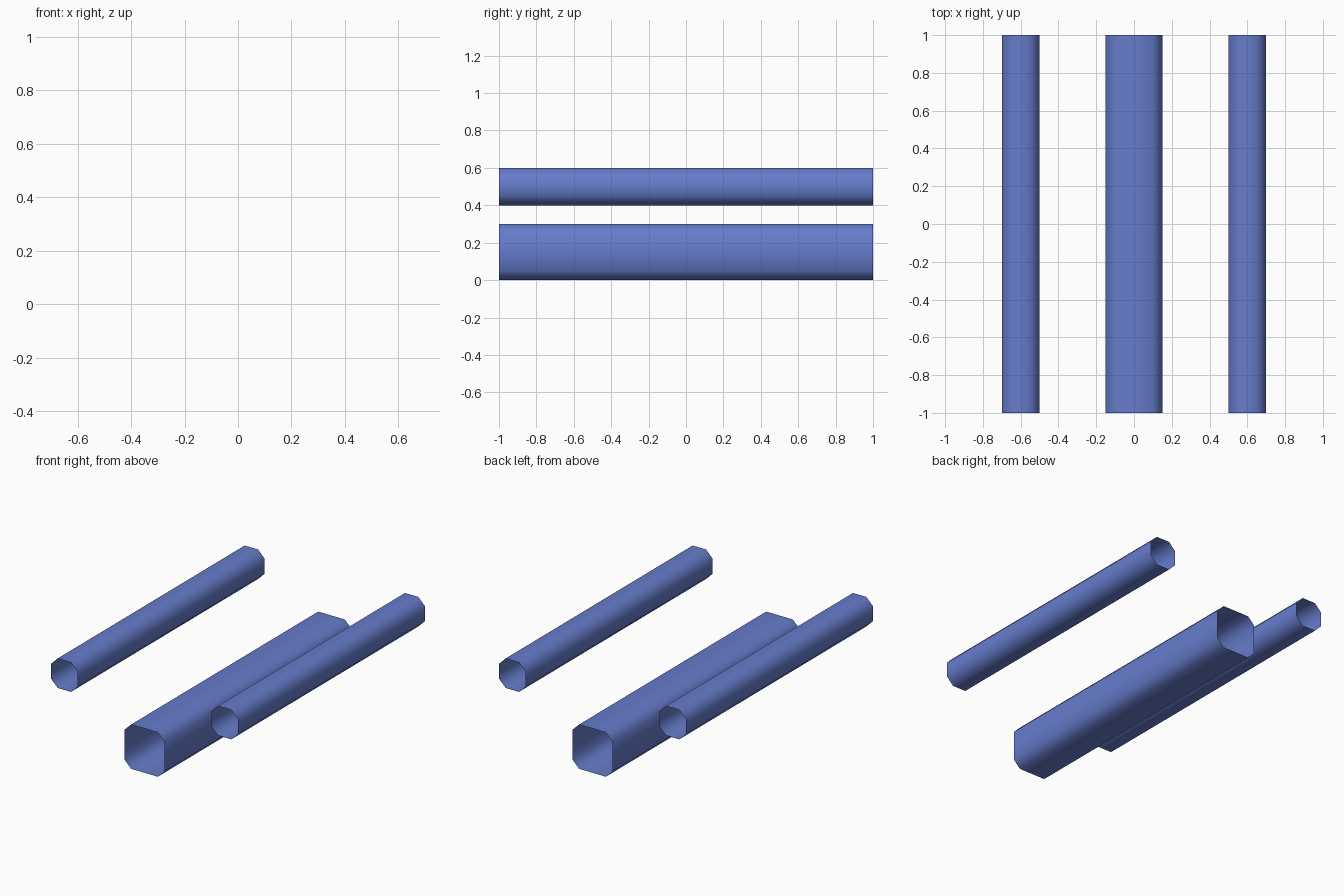
import bpy

if "Cube" in bpy.data.objects:
    bpy.data.objects.remove(bpy.data.objects["Cube"])

blue = bpy.data.materials.new("soft_blue")
blue.diffuse_color = (0.133, 0.202, 0.604, 1)
blue.use_nodes = True
blue.node_tree.nodes["Principled BSDF"].inputs["Base Color"].default_value = blue.diffuse_color


def tube(name, cx, cz, half, chamfer=0.05):
    """Open-ended chamfered square tube running along y, walls without thickness."""
    a, b = half, half - chamfer
    profile = [(b, a), (a, b), (a, -b), (b, -a), (-b, -a), (-a, -b), (-a, b), (-b, a)]
    n = len(profile)
    verts = [(cx + x, y, cz + z) for y in (-1, 1) for x, z in profile]
    faces = [(i, n + i, n + (i + 1) % n, (i + 1) % n) for i in range(n)]
    mesh = bpy.data.meshes.new(name)
    mesh.from_pydata(verts, [], faces)
    mesh.materials.append(blue)
    for p in mesh.polygons:
        p.use_smooth = True
    obj = bpy.data.objects.new(name, mesh)
    bpy.context.collection.objects.link(obj)
    return obj


# large low tube in the middle
tube("center_tube", 0, 0.15, 0.15)
# smaller raised tubes at both sides
for side, sx in (("left", -1), ("right", 1)):
    tube(side + "_tube", sx * 0.6, 0.5, 0.1)
